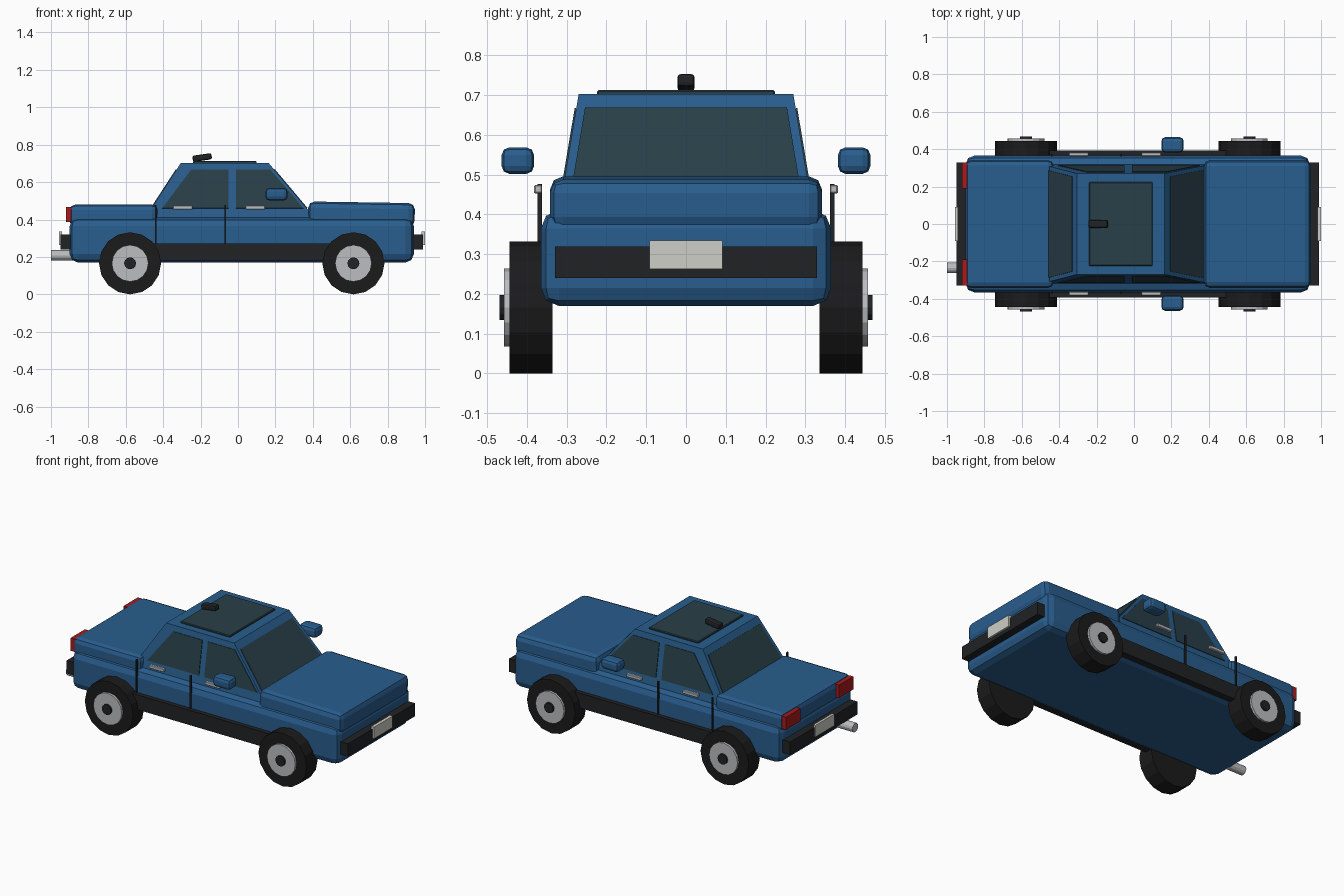
import bpy, bmesh, math
from mathutils import Vector, Matrix

if "Cube" in bpy.data.objects:
    bpy.data.objects.remove(bpy.data.objects["Cube"])


def mat(name, r, g, b):
    m = bpy.data.materials.new(name)
    m.diffuse_color = (r, g, b, 1)
    m.use_nodes = True
    m.node_tree.nodes["Principled BSDF"].inputs["Base Color"].default_value = m.diffuse_color
    return m


BLUE = mat("blue_paint", 0.022, 0.11, 0.27)
GLASS = mat("dark_glass", 0.022, 0.05, 0.065)
BLACK = mat("black_trim", 0.015, 0.016, 0.018)
RUBBER = mat("rubber", 0.011, 0.011, 0.012)
METAL = mat("metal", 0.5, 0.51, 0.53)
PLATE = mat("plate_white", 0.62, 0.62, 0.57)
RED = mat("red_lens", 0.4, 0.01, 0.012)


def finish(name, bm, material):
    bmesh.ops.recalc_face_normals(bm, faces=bm.faces)
    me = bpy.data.meshes.new(name)
    bm.to_mesh(me)
    bm.free()
    me.materials.append(material)
    ob = bpy.data.objects.new(name, me)
    bpy.context.collection.objects.link(ob)
    return ob


def box(name, x, y, z, material, bevel=0.0, segments=2, tilt=0.0):
    """Box from (min, max) ranges, optionally bevelled and pitched about y."""
    bm = bmesh.new()
    bmesh.ops.create_cube(bm, size=1)
    bmesh.ops.scale(bm, verts=bm.verts, vec=(x[1] - x[0], y[1] - y[0], z[1] - z[0]))
    if bevel:
        bmesh.ops.bevel(bm, geom=bm.edges[:], offset=bevel, segments=segments,
                        profile=0.5, affect='EDGES')
    bmesh.ops.rotate(bm, verts=bm.verts, matrix=Matrix.Rotation(tilt, 3, 'Y'))
    bmesh.ops.translate(bm, verts=bm.verts,
                        vec=((x[0] + x[1]) / 2, (y[0] + y[1]) / 2, (z[0] + z[1]) / 2))
    return finish(name, bm, material)


def side_box(name, x, y, z, material, **kw):
    """The same box on both sides of the car."""
    box(name + "_left", x, y, z, material, **kw)
    box(name + "_right", x, (-y[1], -y[0]), z, material, **kw)


def cylinder(name, centre, radius, depth, axis, material, sides=16):
    bm = bmesh.new()
    rot = Matrix.Rotation(math.pi / 2, 4, axis)
    bmesh.ops.create_cone(bm, cap_ends=True, segments=sides, radius1=radius,
                          radius2=radius, depth=depth,
                          matrix=Matrix.Translation(centre) @ rot)
    return finish(name, bm, material)


def pane(name, pts, outward, thickness=0.004):
    """Thin glass sheet laid on a flat cabin face."""
    pts = [Vector(p) for p in pts]
    n = (pts[1] - pts[0]).cross(pts[2] - pts[0]).normalized()
    if n.dot(Vector(outward)) < 0:
        n = -n
    bm = bmesh.new()
    inner = [bm.verts.new(p - n * 0.002) for p in pts]
    outer = [bm.verts.new(p + n * thickness) for p in pts]
    bm.faces.new(inner)
    bm.faces.new(outer)
    for i in range(len(pts)):
        j = (i + 1) % len(pts)
        bm.faces.new((inner[i], inner[j], outer[j], outer[i]))
    finish(name, bm, GLASS)


# Body masses
box("lower_body", (-0.90, 0.94), (-0.365, 0.365), (0.17, 0.41), BLUE, 0.045)
box("hood", (0.375, 0.945), (-0.342, 0.342), (0.365, 0.492), BLUE, 0.033, tilt=math.radians(0.9))
box("trunk", (-0.90, -0.43), (-0.342, 0.342), (0.36, 0.48), BLUE, 0.03)

# Cabin: tapered prism, with its faces described as functions of height
Z0, Z1 = 0.38, 0.703


def lerp(a, b, z):
    return a + (b - a) * (z - Z0) / (Z1 - Z0)


def half_width(z): return lerp(0.324, 0.27, z)
def front_x(z): return lerp(0.435, 0.163, z)
def rear_x(z): return lerp(-0.515, -0.305, z)


bm = bmesh.new()
rings = [[bm.verts.new(p) for p in (
    (rear_x(z), -half_width(z), z), (front_x(z), -half_width(z), z),
    (front_x(z), half_width(z), z), (rear_x(z), half_width(z), z))] for z in (Z0, Z1)]
for ring in rings:
    bm.faces.new(ring)
for i in range(4):
    j = (i + 1) % 4
    bm.faces.new((rings[0][i], rings[0][j], rings[1][j], rings[1][i]))
finish("cabin", bm, BLUE)

# Windows
LO, HI = 0.46, 0.667
for label, fx, out in (("windshield", front_x, 1), ("rear_window", rear_x, -1)):
    pane(label, [(fx(z), s * (half_width(z) - 0.022), z)
                 for z, s in ((LO, -1), (LO, 1), (HI, 1), (HI, -1))], (out, 0, 0))
for side, s in (("left", 1), ("right", -1)):
    for label, prof in (
            ("rear_door_window", ((-0.405, LO), (-0.05, LO), (-0.05, HI), (-0.25, HI))),
            ("front_door_window", ((-0.012, LO), (0.35, LO), (0.172, HI), (-0.012, HI)))):
        pane(f"{label}_{side}", [(x, s * half_width(z), z) for x, z in prof], (0, s, 0))

# Roof glass and antenna
box("sunroof", (-0.24, 0.10), (-0.224, 0.224), (0.695, 0.713), GLASS, 0.004, 1)
box("roof_antenna", (-0.243, -0.14), (-0.022, 0.022), (0.715, 0.748), BLACK, 0.01, 2,
    tilt=math.radians(-8))

# Sills, door seams, handles, mirrors
side_box("sill", (-0.46, 0.50), (0.345, 0.392), (0.18, 0.272), BLACK)
for i, x in enumerate((-0.44, -0.067)):
    side_box(f"door_seam_{i}", (x - 0.004, x + 0.004), (0.362, 0.374), (0.25, 0.477), BLACK)
for i, x in enumerate((-0.295, 0.092)):
    side_box(f"door_handle_{i}", (x - 0.053, x + 0.053), (0.362, 0.382), (0.453, 0.474),
             METAL, bevel=0.003, segments=1)
side_box("side_mirror", (0.147, 0.265), (0.382, 0.464), (0.502, 0.569), BLUE, bevel=0.02)

# Bumpers, plates, tail lamps, exhaust
box("front_bumper", (0.92, 0.988), (-0.33, 0.33), (0.24, 0.32), BLACK)
box("rear_bumper", (-0.948, -0.88), (-0.33, 0.33), (0.24, 0.32), BLACK)
box("front_plate", (0.98, 1.0), (-0.092, 0.092), (0.263, 0.335), PLATE)
box("rear_plate", (-0.956, -0.94), (-0.092, 0.092), (0.263, 0.335), PLATE)
side_box("tail_lamp", (-0.92, -0.89), (0.19, 0.33), (0.388, 0.468), RED)
cylinder("exhaust_pipe", (-0.90, -0.235, 0.208), 0.028, 0.20, 'Y', METAL, 12)

# Wheels
for end, x in (("rear", -0.577), ("front", 0.617)):
    for side, s in (("left", 1), ("right", -1)):
        tag = f"{end}_{side}"
        cylinder(f"tire_{tag}", (x, s * 0.39, 0.166), 0.166, 0.108, 'X', RUBBER)
        cylinder(f"rim_{tag}", (x, s * 0.43, 0.166), 0.098, 0.056, 'X', METAL)
        cylinder(f"hub_cap_{tag}", (x, s * 0.45, 0.166), 0.032, 0.038, 'X', BLACK, 12)
